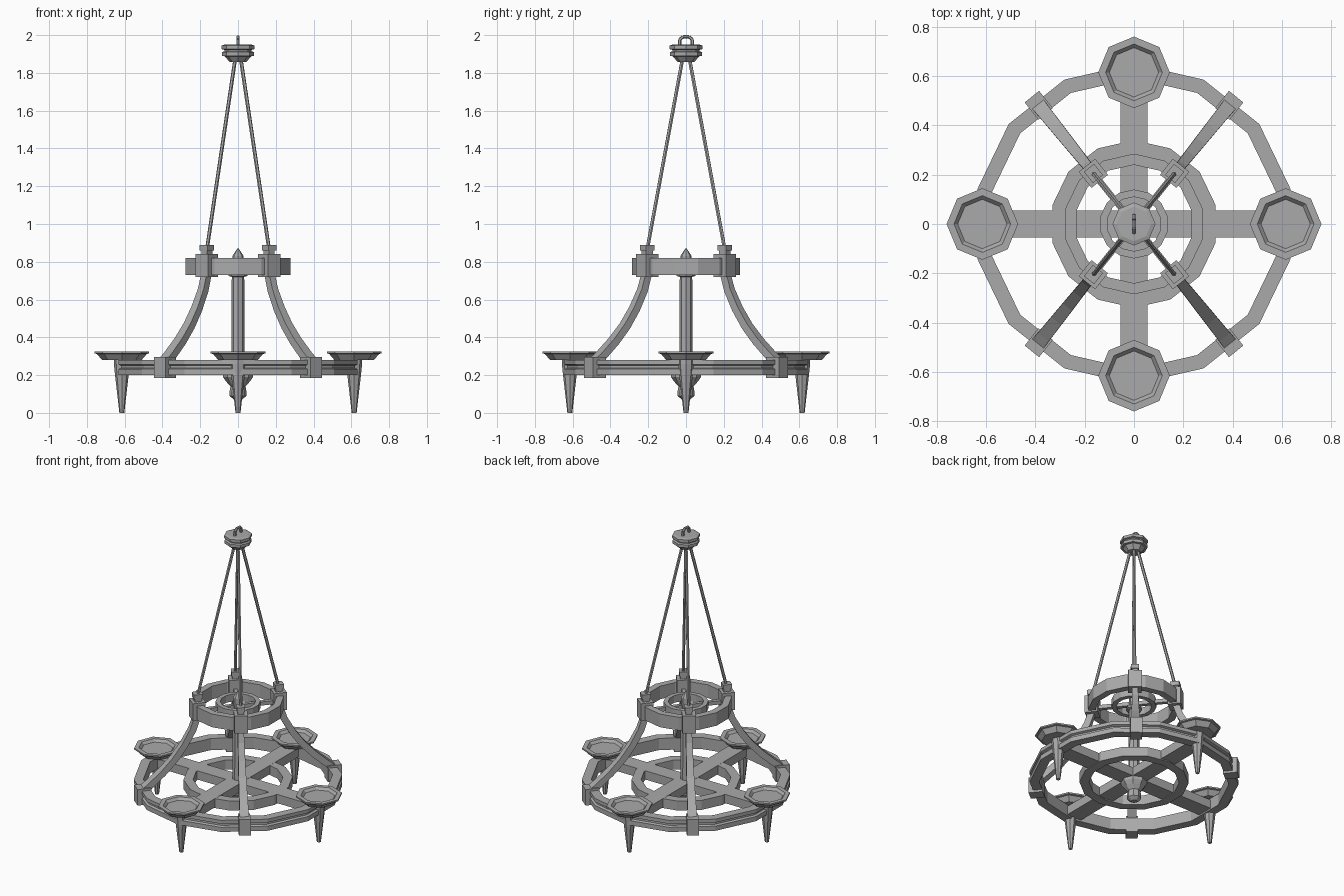
import bpy, bmesh, math
from mathutils import Vector, Matrix

cube = bpy.data.objects.get("Cube")
if cube:
    bpy.data.objects.remove(cube)

iron = bpy.data.materials.new("grey iron")
iron.use_nodes = True
GREY = (0.4, 0.4, 0.4, 1)
iron.diffuse_color = GREY
iron.node_tree.nodes["Principled BSDF"].inputs["Base Color"].default_value = GREY


def finish(name, bm, matrix=None):
    bmesh.ops.recalc_face_normals(bm, faces=bm.faces[:])
    mesh = bpy.data.meshes.new(name)
    bm.to_mesh(mesh)
    bm.free()
    mesh.materials.append(iron)
    obj = bpy.data.objects.new(name, mesh)
    bpy.context.collection.objects.link(obj)
    if matrix:
        obj.matrix_world = matrix
    return obj


def skin(name, loops, closed, matrix=None):
    """Join matching loops of points; close into a ring or cap the ends."""
    bm = bmesh.new()
    rows = [[bm.verts.new(p) for p in loop] for loop in loops]
    n = len(rows[0])
    pairs = list(zip(rows, rows[1:]))
    if closed:
        pairs.append((rows[-1], rows[0]))
    for a, b in pairs:
        for i in range(n):
            j = (i + 1) % n
            bm.faces.new((a[i], a[j], b[j], b[i]))
    if not closed:
        bm.faces.new(rows[0])
        bm.faces.new(rows[-1])
    return finish(name, bm, matrix)


def lathe(name, profile, sides, closed=False, x=0, y=0):
    """Turn a (radius, height) profile, with a corner towards +y."""
    angles = [math.pi / 2 + math.tau * i / sides for i in range(sides)]
    loops = [[(r * math.cos(a), r * math.sin(a), z) for a in angles]
             for r, z in profile]
    return skin(name, loops, closed, Matrix.Translation((x, y, 0)))


def band(name, inner, outer, low, high, sides=14):
    return lathe(name, [(inner, low), (outer, low), (outer, high), (inner, high)],
                 sides, closed=True)


def box(name, x0, x1, width, z0, z1, angle):
    """A box running outward from x0 to x1 along the given direction."""
    bm = bmesh.new()
    bmesh.ops.create_cube(bm, size=1)
    bmesh.ops.scale(bm, vec=(x1 - x0, width, z1 - z0), verts=bm.verts)
    bmesh.ops.translate(bm, vec=((x0 + x1) / 2, 0, (z0 + z1) / 2), verts=bm.verts)
    return finish(name, bm, Matrix.Rotation(angle, 4, 'Z'))


def rod(name, start, end, radius, sides=6):
    start, end = Vector(start), Vector(end)
    axis = end - start
    bm = bmesh.new()
    bmesh.ops.create_cone(bm, cap_ends=True, segments=sides, radius1=radius,
                          radius2=radius, depth=axis.length)
    turn = axis.to_track_quat('Z', 'Y').to_matrix().to_4x4()
    return finish(name, bm, Matrix.Translation((start + end) / 2) @ turn)


# Large outer ring with a groove around its rim
lathe("outer_ring", [(0.59, 0.20), (0.65, 0.20), (0.65, 0.232), (0.635, 0.238),
                     (0.635, 0.25), (0.65, 0.256), (0.65, 0.28), (0.59, 0.28)],
      14, closed=True)

# Inner floor ring, upper ring and small hub ring
band("inner_ring", 0.28, 0.34, 0.205, 0.27)
band("upper_ring", 0.24, 0.285, 0.73, 0.82)
band("hub_ring", 0.11, 0.14, 0.75, 0.80)

# Crossed floor beams
for i in range(2):
    box("cross_beam", -0.61, 0.61, 0.11, 0.21 + 0.001 * i, 0.27 + 0.001 * i,
        i * math.pi / 2)

# Centre post with its collar and pointed top, and the finial below
lathe("centre_post", [(0.036, 0.24), (0.033, 0.72), (0.05, 0.725), (0.05, 0.74),
                      (0.03, 0.75), (0.03, 0.83), (0.004, 0.87)], 8)
lathe("bottom_finial", [(0.08, 0.21), (0.08, 0.19), (0.062, 0.165), (0.04, 0.14),
                        (0.045, 0.11), (0.045, 0.09), (0.02, 0.07)], 8)

# Candle dishes and the spikes beneath them
for i in range(4):
    a = i * math.pi / 2
    x, y = 0.615 * math.cos(a), 0.615 * math.sin(a)
    lathe("dish", [(0.105, 0.28), (0.132, 0.312), (0.145, 0.315), (0.145, 0.325),
                   (0.115, 0.325), (0.10, 0.308)], 8, x=x, y=y)
    lathe("spike", [(0.042, 0.285), (0.042, 0.26), (0.036, 0.20), (0.013, 0.0)],
          8, x=x, y=y)

# Curved arms, clamps, hub spokes and hanging rods on the four diagonals
ARM = [(0.62, 0.27), (0.575, 0.305), (0.49, 0.38), (0.415, 0.46),
       (0.35, 0.55), (0.295, 0.65), (0.262, 0.75)]
lean = math.atan2(0.48, 0.385)
for a in (lean, math.pi - lean, math.pi + lean, -lean):
    out = Vector((math.cos(a), math.sin(a), 0))
    loops = []
    for k, (r, z) in enumerate(ARM):
        before = ARM[max(k - 1, 0)]
        after = ARM[min(k + 1, len(ARM) - 1)]
        across = Vector((after[1] - before[1], before[0] - after[0])).normalized() * 0.021
        w = 0.03 - 0.012 * k / (len(ARM) - 1)
        loops.append([(r + s * across.x, t * w, z + s * across.y)
                      for s, t in ((-1, -1), (1, -1), (1, 1), (-1, 1))])
    skin("curved_arm", loops, False, Matrix.Rotation(a, 4, 'Z'))
    box("lower_clamp", 0.573, 0.662, 0.075, 0.185, 0.295, a)
    box("upper_clamp", 0.222, 0.305, 0.085, 0.72, 0.84, a)
    box("clamp_neck", 0.24, 0.286, 0.04, 0.83, 0.865, a)
    box("clamp_knob", 0.234, 0.292, 0.052, 0.86, 0.89, a)
    box("hub_spoke", 0.03, 0.25, 0.025, 0.755, 0.78, a)
    rod("hanging_rod", out * 0.262 + Vector((0, 0, 0.87)),
        out * 0.022 + Vector((0, 0, 1.88)), 0.010)

# Ceiling cap with stepped rims
lathe("ceiling_cap", [(0.045, 1.858), (0.07, 1.888), (0.085, 1.89), (0.085, 1.91),
                      (0.072, 1.914), (0.072, 1.922), (0.087, 1.926),
                      (0.087, 1.945), (0.07, 1.95)], 8)

# Hanging loop made from short rods
LOOP = [(-0.034, 1.94), (-0.034, 1.976), (-0.016, 1.991),
        (0.016, 1.991), (0.034, 1.976), (0.034, 1.94)]
for (y0, z0), (y1, z1) in zip(LOOP, LOOP[1:]):
    rod("hanging_loop", (0, y0, z0), (0, y1, z1), 0.009)
